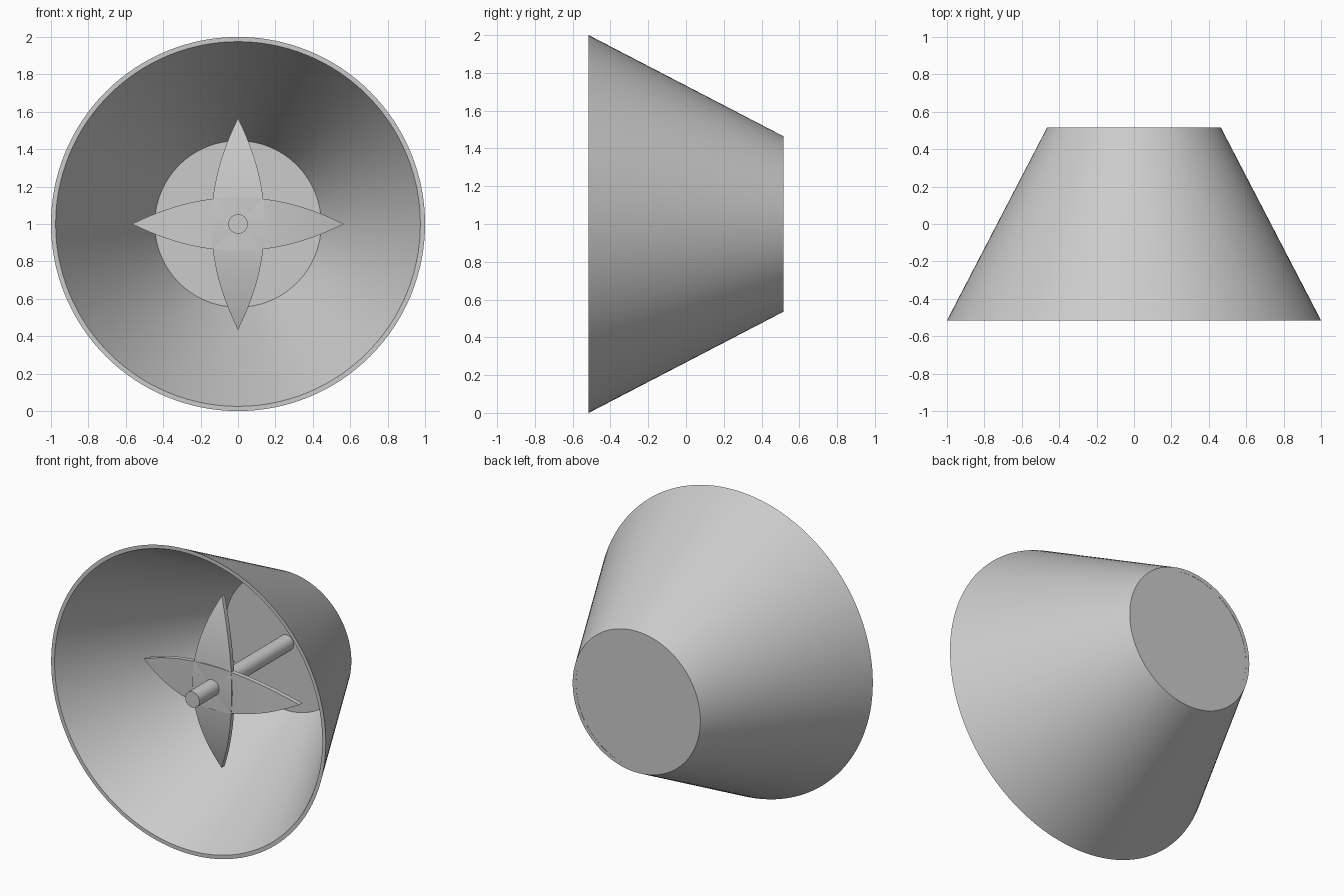
import bpy
import bmesh
from math import pi, cos, sin
from mathutils import Matrix

default = bpy.data.objects.get("Cube")
if default:
    bpy.data.objects.remove(default, do_unlink=True)

CENTRE_Z = 1.0


def finish(name, bm):
    """Turn a bmesh into a smooth-shaded object with sharp edges kept."""
    bmesh.ops.recalc_face_normals(bm, faces=bm.faces)
    mesh = bpy.data.meshes.new(name)
    bm.to_mesh(mesh)
    bm.free()
    obj = bpy.data.objects.new(name, mesh)
    obj.location.z = CENTRE_Z
    bpy.context.collection.objects.link(obj)
    bpy.ops.object.select_all(action='DESELECT')
    obj.select_set(True)
    bpy.context.view_layer.objects.active = obj
    bpy.ops.object.shade_smooth_by_angle(angle=pi / 6)
    return obj


def lathe(name, profile, segments=128):
    """Revolve a closed (radius, y) profile around the y axis."""
    bm = bmesh.new()
    rings = []
    for i in range(segments):
        a = 2 * pi * i / segments
        rings.append([bm.verts.new((r * cos(a), y, r * sin(a))) for r, y in profile])
    n = len(profile)
    for i, ring in enumerate(rings):
        nxt = rings[(i + 1) % segments]
        for j in range(n):
            k = (j + 1) % n
            bm.faces.new((ring[j], ring[k], nxt[k], nxt[j]))
    return finish(name, bm)


def cylinder(name, radius, y0, y1, segments=64):
    """Capped cylinder lying along the y axis."""
    bm = bmesh.new()
    place = Matrix.Translation((0, (y0 + y1) / 2, 0)) @ Matrix.Rotation(pi / 2, 4, 'X')
    bmesh.ops.create_cone(bm, cap_ends=True, segments=segments, radius1=radius,
                          radius2=radius, depth=y1 - y0, matrix=place)
    return finish(name, bm)


def blade(name, angle, half_length=0.565, half_width=0.143,
          front=-0.27, sweep=0.1, thickness=0.03, steps=32):
    """Pointed leaf across the hub, bowed so that its tips sweep back."""
    bm = bmesh.new()
    sections = []
    for i in range(steps + 1):
        t = 2 * i / steps - 1
        w = max(half_width * (1 - t * t), 0.001)
        y = front + sweep * t * t
        x = half_length * t
        sections.append([bm.verts.new(p) for p in (
            (x, y, -w), (x, y, w), (x, y + thickness, w), (x, y + thickness, -w))])
    for a, b in zip(sections, sections[1:]):
        for j in range(4):
            k = (j + 1) % 4
            bm.faces.new((a[j], a[k], b[k], b[j]))
    bm.faces.new(sections[0])
    bm.faces.new(sections[-1])
    bm.transform(Matrix.Rotation(angle, 4, 'Y'))
    return finish(name, bm)


# Flared outer shell with a thin wall
lathe("cone_shell", [(1.0, -0.515), (0.465, 0.515), (0.44, 0.515), (0.975, -0.515)])

# Plate closing the narrow end
cylinder("back_plate", 0.445, 0.505, 0.512, segments=128)

# Central shaft
cylinder("shaft", 0.052, -0.475, 0.508)

# Two crossed leaves form the four-pointed rotor
blade("horizontal_blade", 0)
blade("vertical_blade", pi / 2)
